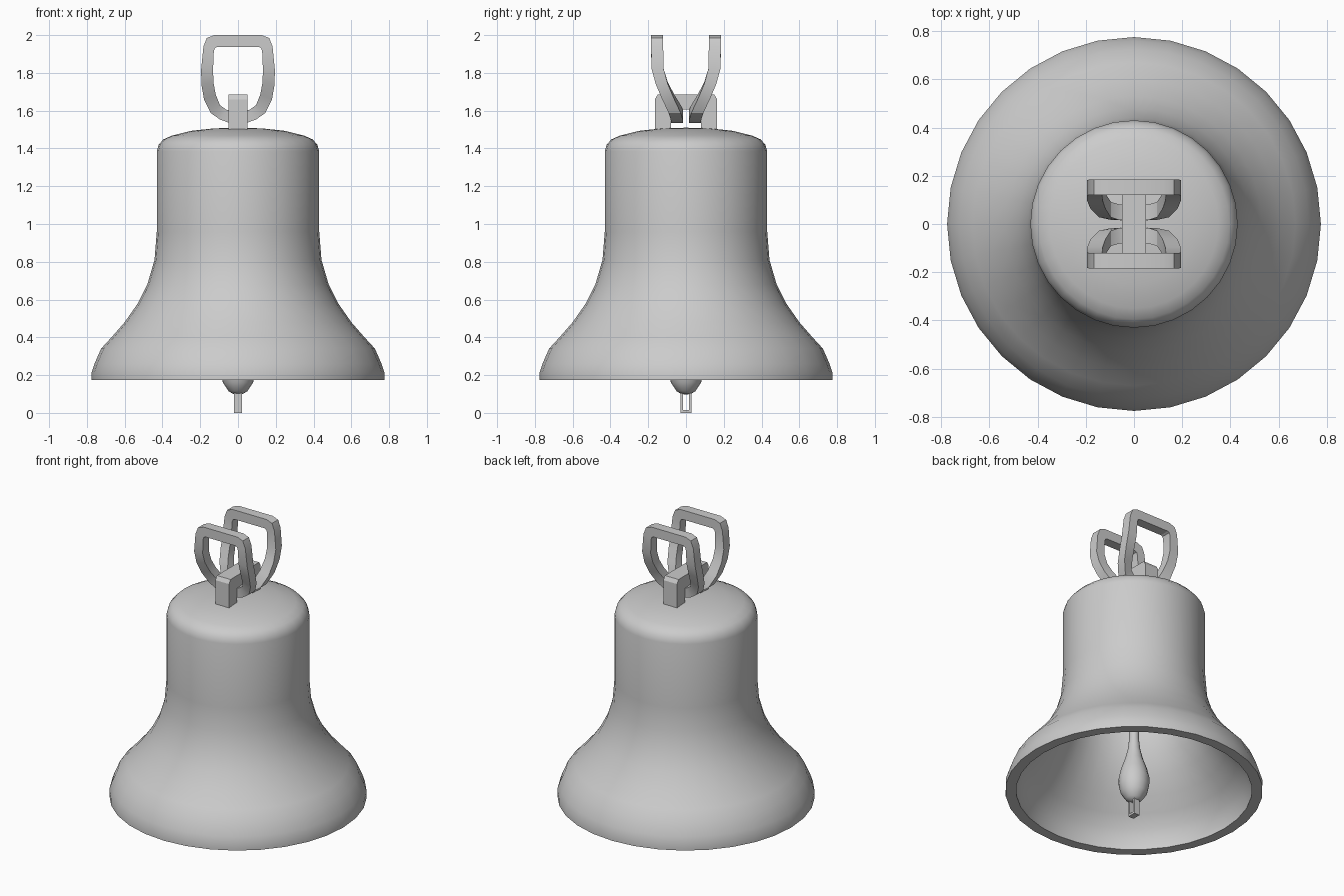
import bpy, bmesh, math

if "Cube" in bpy.data.objects:
    bpy.data.objects.remove(bpy.data.objects["Cube"])

metal = bpy.data.materials.new("grey metal")
metal.diffuse_color = (0.6, 0.6, 0.6, 1)
metal.use_nodes = True
metal.node_tree.nodes["Principled BSDF"].inputs["Base Color"].default_value = metal.diffuse_color


def finish(name, bm, smooth=None):
    bmesh.ops.remove_doubles(bm, verts=bm.verts, dist=1e-5)
    bmesh.ops.recalc_face_normals(bm, faces=bm.faces)
    mesh = bpy.data.meshes.new(name)
    bm.to_mesh(mesh)
    bm.free()
    mesh.materials.append(metal)
    ob = bpy.data.objects.new(name, mesh)
    bpy.context.collection.objects.link(ob)
    if smooth:
        bpy.ops.object.select_all(action='DESELECT')
        ob.select_set(True)
        bpy.context.view_layer.objects.active = ob
        bpy.ops.object.shade_smooth_by_angle(angle=math.radians(smooth))
    return ob


def lathe(name, profile, sides, smooth=40):
    bm = bmesh.new()
    vs = [bm.verts.new((r, 0, z)) for r, z in profile]
    es = [bm.edges.new(p) for p in zip(vs, vs[1:])]
    bmesh.ops.spin(bm, geom=vs + es, cent=(0, 0, 0), axis=(0, 0, 1),
                   angle=math.tau, steps=sides, use_merge=True)
    return finish(name, bm, smooth)


def prism(name, outline, half_x):
    """Extrude a closed y-z outline along x."""
    bm = bmesh.new()
    face = bm.faces.new([bm.verts.new((-half_x, y, z)) for y, z in outline])
    geom = bmesh.ops.extrude_face_region(bm, geom=[face])["geom"]
    for v in geom:
        if isinstance(v, bmesh.types.BMVert):
            v.co.x = half_x
    return finish(name, bm)


def sweep(name, rings):
    """Join closed four-point sections into a closed ring."""
    bm = bmesh.new()
    rings = [[bm.verts.new(p) for p in ring] for ring in rings]
    for a, b in zip(rings, rings[1:] + rings[:1]):
        for i in range(4):
            j = (i + 1) % 4
            bm.faces.new((a[i], a[j], b[j], b[i]))
    return finish(name, bm, 25)


# Bell shell: outer skin, rim, inner skin
lathe("bell_body", [
    (0, 1.51), (0.13, 1.506), (0.25, 1.493), (0.35, 1.468), (0.395, 1.448),
    (0.42, 1.42), (0.43, 1.385), (0.43, 0.96), (0.442, 0.81), (0.48, 0.68),
    (0.53, 0.58), (0.60, 0.48), (0.67, 0.40), (0.725, 0.34), (0.76, 0.26),
    (0.775, 0.215), (0.775, 0.175),
    (0.71, 0.175), (0.71, 0.21), (0.675, 0.30), (0.62, 0.37), (0.55, 0.45),
    (0.48, 0.55), (0.42, 0.66), (0.38, 0.80), (0.367, 0.96), (0.367, 1.37),
    (0.33, 1.41), (0.2, 1.435), (0, 1.445)], 32)

# Clapper with its rod
lathe("clapper", [
    (0, 1.45), (0.03, 1.45), (0.03, 0.53), (0.038, 0.46), (0.055, 0.39),
    (0.08, 0.32), (0.093, 0.26), (0.092, 0.21), (0.08, 0.16), (0.05, 0.115),
    (0.025, 0.10), (0, 0.097)], 16)

# Clapper eyelet: rectangular ring with a hole through x
corners = ((-1, -1), (1, -1), (1, 1), (-1, 1))
sweep("clapper_eyelet", [
    [(x, sy * w, 0.06 + sz * h)
     for x, w, h in ((-0.02, 0.028, 0.06), (0.02, 0.028, 0.06),
                     (0.02, 0.016, 0.046), (-0.02, 0.016, 0.046))]
    for sy, sz in corners])

# Crown staple bridging the top of the bell
half = [(0.165, 1.48), (0.165, 1.66), (0.15, 1.685)]
inner = [(0.08, 1.48), (0.08, 1.57), (0.045, 1.605)]
prism("crown_staple",
      half + [(-y, z) for y, z in half[::-1]] +
      [(-y, z) for y, z in inner] + inner[::-1], 0.05)

# Hanging loops: outer x, outer z, inner x, inner z, y centre
loop = [
    (0.125, 2.00, 0.110, 1.938, 0.153), (0.165, 1.985, 0.122, 1.932, 0.153),
    (0.183, 1.94, 0.128, 1.915, 0.153), (0.195, 1.82, 0.132, 1.82, 0.150),
    (0.194, 1.74, 0.130, 1.75, 0.128), (0.180, 1.66, 0.118, 1.685, 0.094),
    (0.145, 1.588, 0.096, 1.63, 0.060), (0.095, 1.553, 0.062, 1.605, 0.049),
    (0.045, 1.535, 0.03, 1.597, 0.047)]
path = loop + [(-a, b, -c, d, y) for a, b, c, d, y in loop[::-1]]
for name, side in (("front_loop", -1), ("back_loop", 1)):
    sweep(name, [[(xo, side * (y - 0.032), zo), (xo, side * (y + 0.032), zo),
                  (xi, side * (y + 0.032), zi), (xi, side * (y - 0.032), zi)]
                 for xo, zo, xi, zi, y in path])
